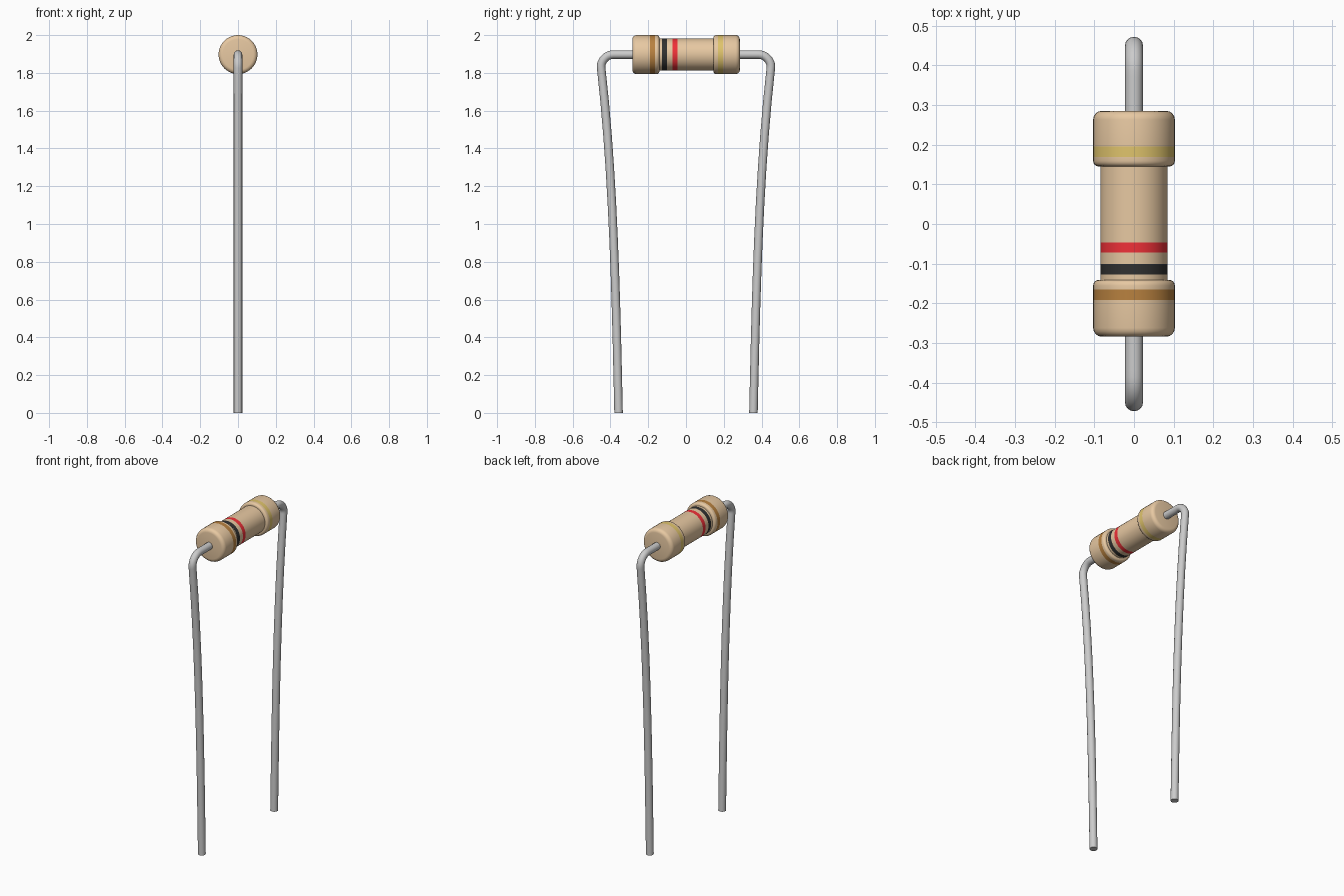
import bpy, bmesh, math

if "Cube" in bpy.data.objects:
    bpy.data.objects.remove(bpy.data.objects["Cube"])

CZ = 1.897      # axis height of the resistor body
R_CAP, R_MID = 0.103, 0.085


def material(name, rgb):
    m = bpy.data.materials.new(name)
    m.diffuse_color = (*rgb, 1)
    m.use_nodes = True
    m.node_tree.nodes["Principled BSDF"].inputs["Base Color"].default_value = m.diffuse_color
    return m


def smooth(ob, angle=40):
    bpy.ops.object.select_all(action='DESELECT')
    ob.select_set(True)
    bpy.context.view_layer.objects.active = ob
    bpy.ops.object.shade_smooth_by_angle(angle=math.radians(angle))


def lathe_y(name, profile, mats, bands, sides=40):
    """Revolve (y, radius) points about the body axis; bands = (y0, y1, material index)."""
    bm = bmesh.new()
    rings = []
    for y, r in profile:
        rings.append([bm.verts.new((r * math.sin(2 * math.pi * k / sides), y,
                                    CZ + r * math.cos(2 * math.pi * k / sides)))
                      for k in range(sides)])
    for i in range(len(rings) - 1):
        mid = (profile[i][0] + profile[i + 1][0]) / 2
        index = next((m for a, b, m in bands if a < mid < b), 0)
        for k in range(sides):
            n = (k + 1) % sides
            f = bm.faces.new((rings[i][k], rings[i][n], rings[i + 1][n], rings[i + 1][k]))
            f.material_index = index
    bm.faces.new(rings[0])
    bm.faces.new(rings[-1])
    bmesh.ops.recalc_face_normals(bm, faces=bm.faces)
    me = bpy.data.meshes.new(name)
    bm.to_mesh(me)
    bm.free()
    for m in mats:
        me.materials.append(m)
    ob = bpy.data.objects.new(name, me)
    bpy.context.collection.objects.link(ob)
    smooth(ob)


def corner(y, r, size, a0, a1, steps=4):
    """Rounded corner arc centred at (y, r)."""
    return [(y + size * math.cos(math.radians(a0 + (a1 - a0) * i / steps)),
             r + size * math.sin(math.radians(a0 + (a1 - a0) * i / steps)))
            for i in range(steps + 1)]


# Body: two rounded end caps, a narrower middle, colour bands painted on
B_OUT, B_IN = 0.022, 0.014
profile = corner(-0.284 + B_OUT, R_CAP - B_OUT, B_OUT, 180, 90)
profile += [(-0.191, R_CAP), (-0.165, R_CAP)]
profile += corner(-0.141 - B_IN, R_CAP - B_IN, B_IN, 90, 0)
profile += [(-0.141, R_MID), (-0.127, R_MID), (-0.101, R_MID), (-0.072, R_MID),
            (-0.046, R_MID), (0.145, R_MID)]
profile += corner(0.145 + B_IN, R_CAP - B_IN, B_IN, 180, 90)
profile += [(0.169, R_CAP), (0.195, R_CAP)]
profile += corner(0.285 - B_OUT, R_CAP - B_OUT, B_OUT, 90, 0)

mats = [material("tan", (0.80, 0.58, 0.36)),
        material("brown", (0.48, 0.22, 0.05)),
        material("black", (0.03, 0.03, 0.03)),
        material("red", (0.87, 0.03, 0.04)),
        material("gold", (0.74, 0.55, 0.15))]
bands = [(-0.191, -0.165, 1), (-0.127, -0.101, 2), (-0.072, -0.046, 3), (0.169, 0.195, 4)]
lathe_y("resistor_body", profile, mats, bands)

# Wire leads: bent bezier paths, one per side
PATH = [  # left handle, point, right handle as (y, z)
    ((0.20, CZ), (0.25, CZ), (0.30, CZ)),
    ((0.33, CZ), (0.385, CZ), (0.424, CZ)),
    ((0.454, 1.86), (0.449, 1.825), (0.384, 1.25)),
    ((0.370, 0.60), (0.357, 0.0), (0.357, -0.1)),
]
grey = material("wire_grey", (0.62, 0.62, 0.62))
for side, label in ((-1, "front"), (1, "back")):
    cu = bpy.data.curves.new(label + "_lead", 'CURVE')
    cu.dimensions = '3D'
    cu.bevel_depth = 0.0225
    cu.bevel_resolution = 6
    cu.resolution_u = 10
    cu.use_fill_caps = True
    sp = cu.splines.new('BEZIER')
    sp.bezier_points.add(len(PATH) - 1)
    for bp, (hl, co, hr) in zip(sp.bezier_points, PATH):
        bp.handle_left_type = bp.handle_right_type = 'FREE'
        bp.co = (0, side * co[0], co[1])
        bp.handle_left = (0, side * hl[0], hl[1])
        bp.handle_right = (0, side * hr[0], hr[1])
    cu.materials.append(grey)
    ob = bpy.data.objects.new(label + "_lead", cu)
    bpy.context.collection.objects.link(ob)
    bpy.ops.object.select_all(action='DESELECT')
    ob.select_set(True)
    bpy.context.view_layer.objects.active = ob
    bpy.ops.object.convert(target='MESH')
    smooth(bpy.context.view_layer.objects.active)
